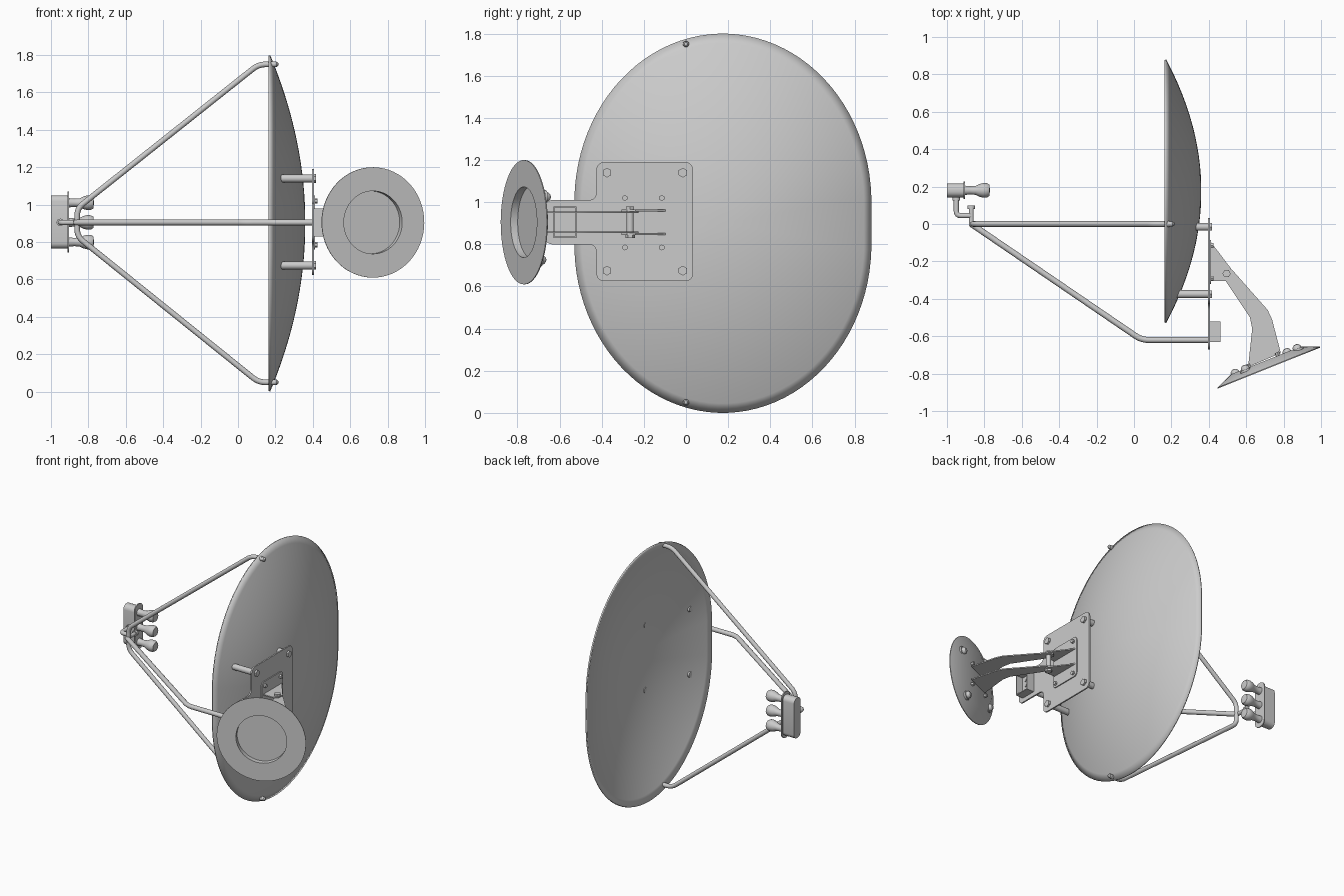
import bpy, bmesh, math
from mathutils import Vector, Matrix

if "Cube" in bpy.data.objects:
    bpy.data.objects.remove(bpy.data.objects["Cube"], do_unlink=True)

grey = bpy.data.materials.new("light_grey_metal")
grey.use_nodes = True
COLOUR = (0.6, 0.6, 0.6, 1)
grey.diffuse_color = COLOUR
grey.node_tree.nodes["Principled BSDF"].inputs["Base Color"].default_value = COLOUR
MID = 0.905


def finish(name, bm, smooth=True):
    bmesh.ops.recalc_face_normals(bm, faces=bm.faces)
    mesh = bpy.data.meshes.new(name)
    bm.to_mesh(mesh)
    bm.free()
    mesh.materials.append(grey)
    ob = bpy.data.objects.new(name, mesh)
    bpy.context.collection.objects.link(ob)
    if smooth:
        bpy.ops.object.select_all(action='DESELECT')
        ob.select_set(True)
        bpy.context.view_layer.objects.active = ob
        bpy.ops.object.shade_smooth_by_angle(angle=math.radians(35))
    return ob


def prism(name, outline, start, depth, axis, radius=0.0):
    """Extrude an outline along x (outline in y, z) or z (outline in x, y)."""
    bm = bmesh.new()
    push = Vector((depth, 0, 0)) if axis == 'X' else Vector((0, 0, depth))
    place = (lambda a, b: (start, a, b)) if axis == 'X' else (lambda a, b: (a, b, start))
    face = bm.faces.new([bm.verts.new(place(a, b)) for a, b in outline])
    out = bmesh.ops.extrude_face_region(bm, geom=[face])
    bmesh.ops.translate(bm, vec=push, verts=[v for v in out["geom"] if isinstance(v, bmesh.types.BMVert)])
    if radius:
        along = [e for e in bm.edges
                 if abs((e.verts[0].co - e.verts[1].co).normalized().dot(push.normalized())) > 0.9]
        bmesh.ops.bevel(bm, geom=along, offset=radius, segments=5, profile=0.5, affect='EDGES')
    return finish(name, bm)


def rect(a0, a1, b0, b1):
    return [(a0, b0), (a1, b0), (a1, b1), (a0, b1)]


def lathe(name, profile, base, axis, sides=32):
    """Spin (radius, distance) pairs about an axis through base."""
    bm = bmesh.new()
    verts = [bm.verts.new((r, 0, d)) for r, d in profile]
    edges = [bm.edges.new(p) for p in zip(verts, verts[1:])]
    bmesh.ops.spin(bm, geom=verts + edges, cent=(0, 0, 0), axis=(0, 0, 1),
                   angle=math.tau, steps=sides, use_duplicate=False)
    bmesh.ops.remove_doubles(bm, verts=bm.verts, dist=1e-5)
    turn = Vector((0, 0, 1)).rotation_difference(Vector(axis)).to_matrix().to_4x4()
    bm.transform(Matrix.Translation(base) @ turn)
    return finish(name, bm)


def rod(name, base, axis, length, radius, sides=20):
    return lathe(name, [(0, 0), (radius, 0), (radius, length), (0, length)], base, axis, sides)


def tube(name, points, radius, bend=0.04):
    """Round tube along a path with softened corners."""
    pts = [Vector(p) for p in points]
    path = [pts[0]]
    for a, b, c in zip(pts, pts[1:], pts[2:]):
        p = b + (a - b).normalized() * min(bend, (a - b).length / 2.1)
        q = b + (c - b).normalized() * min(bend, (c - b).length / 2.1)
        for i in range(7):
            t = i / 6
            path.append(p * (1 - t) ** 2 + b * 2 * t * (1 - t) + q * t * t)
    path.append(pts[-1])
    curve = bpy.data.curves.new(name, 'CURVE')
    curve.dimensions = '3D'
    curve.bevel_depth = radius
    curve.bevel_resolution = 4
    curve.use_fill_caps = True
    spline = curve.splines.new('POLY')
    spline.points.add(len(path) - 1)
    for sp, p in zip(spline.points, path):
        sp.co = (*p, 1)
    curve.materials.append(grey)
    bpy.context.collection.objects.link(bpy.data.objects.new(name, curve))


# Reflector: shallow bowl, taller than wide, opening toward -x
DISH_Y, DISH_Z, HALF_W, END_H, STRAIGHT = 0.175, 0.9, 0.705, 0.8, 0.1
SEGMENTS, RINGS = 96, 20
bm = bmesh.new()
rings = []
for k in range(1, RINGS + 1):
    t = k / RINGS
    ring = []
    for s in range(SEGMENTS):
        a = math.tau * (s + 0.5) / SEGMENTS
        z = END_H * math.sin(a) + math.copysign(STRAIGHT, math.sin(a))
        ring.append(bm.verts.new((0.36 - 0.188 * t * t, DISH_Y + HALF_W * math.cos(a) * t, DISH_Z + z * t)))
    rings.append(ring)
bm.faces.new(rings[0])
for r0, r1 in zip(rings, rings[1:]):
    for s in range(SEGMENTS):
        n = (s + 1) % SEGMENTS
        bm.faces.new((r0[s], r0[n], r1[n], r1[s]))
dish = finish("reflector_dish", bm)
thick = dish.modifiers.new("thickness", 'SOLIDIFY')
thick.thickness = 0.01
thick.offset = -1 if dish.data.polygons[0].normal.x > 0 else 1

# Feed support struts
tube("upper_and_lower_strut", [(0.19, 0, 1.75), (0.11, 0, 1.75), (-0.86, 0, 0.98), (-0.86, 0, 0.83),
                               (0.11, 0, 0.05), (0.19, 0, 0.05)], 0.015)
tube("side_strut", [(-0.87, 0, MID), (0.04, -0.62, MID), (0.4, -0.62, MID)], 0.016)
for label, z in (("upper", 1.75), ("lower", 0.05)):
    lathe(label + "_rim_bolt", [(0, -0.015), (0.014, -0.015), (0.014, 0.012), (0.008, 0.02), (0, 0.022)],
          (0.195, 0, z), (1, 0, 0), 16)

# Mounting plate with side tab
prism("mounting_plate", [(-0.67, 0.8), (-0.425, 0.8), (-0.425, 0.625), (0.033, 0.625), (0.033, 1.19),
                         (-0.425, 1.19), (-0.425, 1.01), (-0.67, 1.01)], 0.395, 0.01, 'X', 0.035)
prism("inner_plate", rect(-0.32, -0.085, 0.76, 1.05), 0.405, 0.007, 'X', 0.025)
for y in (-0.375, -0.015):
    for z in (0.675, 1.14):
        u, v = (y - DISH_Y) / HALF_W, (z - DISH_Z) / (END_H + STRAIGHT)
        start = 0.35 - 0.188 * (u * u + v * v)
        rod("plate_spacer", (start, y, z), (1, 0, 0), 0.396 - start, 0.021)
        rod("plate_bolt", (0.4, y, z), (1, 0, 0), 0.018, 0.023, 6)
for y in (-0.29, -0.115):
    for z in (0.785, 1.02):
        rod("inner_plate_bolt", (0.41, y, z), (1, 0, 0), 0.016, 0.014, 6)

# Open box bracket on the tab
Y0, Y1, Z0, Z1 = -0.63, -0.52, 0.83, 0.98
prism("bracket_base", rect(Y0, Y1, Z0, Z1), 0.405, 0.006, 'X')
for y in (Y0, Y1 - 0.006):
    prism("bracket_side", rect(y, y + 0.006, Z0, Z1), 0.405, 0.057, 'X')
for z in (Z0, Z1 - 0.006):
    prism("bracket_end", rect(Y0, Y1, z, z + 0.006), 0.405, 0.057, 'X')
for y in (-0.595, -0.555):
    for z in (MID - 0.04, MID, MID + 0.04):
        rod("bracket_rivet", (0.41, y, z), (1, 0, 0), 0.006, 0.01, 12)

# Paired clevis plates and cranked arms, mirrored about mid height
ARM = [(0.46, -0.25), (0.49, -0.225), (0.525, -0.245), (0.715, -0.46), (0.738, -0.51), (0.785, -0.69),
       (0.61, -0.765), (0.632, -0.56), (0.62, -0.50), (0.49, -0.305)]
CLEVIS = [(0.41, -0.095), (0.52, -0.24), (0.515, -0.28), (0.49, -0.305), (0.41, -0.305)]
for side in (-1, 1):
    prism("cranked_arm", ARM, MID + side * 0.048 - 0.004, 0.008, 'Z')
    prism("clevis_plate", CLEVIS, MID + side * 0.056 - 0.004, 0.008, 'Z')
    rod("pivot_nut", (0.495, -0.265, MID + side * 0.058), (0, 0, side), 0.016, 0.022, 6)
rod("pivot_pin", (0.495, -0.265, MID - 0.07), (0, 0, 1), 0.14, 0.017)

# Round foot flange, tilted in plan
back = Vector((-0.371, 0.929, 0)).normalized()
across = Vector((back.y, -back.x, 0))
centre = Vector((0.722, -0.77, MID))
lathe("foot_flange", [(0, 0.036), (0.168, 0.036), (0.168, 0), (0.295, 0), (0.295, 0.005),
                      (0.2, 0.044), (0, 0.044)], centre, back, 64)
for k in range(4):
    a = math.radians(34 + 90 * k)
    spot = centre + (across * math.cos(a) + Vector((0, 0, math.sin(a)))) * 0.215 + back * 0.028
    lathe("flange_bolt", [(0, 0), (0.032, 0), (0.032, 0.012), (0.024, 0.012), (0.022, 0.024),
                          (0.013, 0.034), (0, 0.037)], spot, back, 20)

# Arm feet bolts on the flange
for u in (-0.1, 0.07):
    for side in (-1, 1):
        spot = centre + across * u + Vector((0, 0, side * 0.075)) + back * 0.04
        rod("arm_foot_bolt", spot, back, 0.022, 0.013, 6)

# Feed housing with three horns
FEED_Y = 0.18
prism("feed_housing", rect(FEED_Y - 0.037, FEED_Y + 0.037, 0.765, 1.05), -1.0, 0.09, 'X', 0.032)
prism("feed_flange", rect(FEED_Y - 0.046, FEED_Y + 0.046, 0.745, 1.07), -0.912, 0.008, 'X', 0.04)
for z in (0.8, MID, 1.01):
    lathe("feed_horn", [(0, 0), (0.025, 0), (0.022, 0.03), (0.024, 0.06), (0.034, 0.08), (0.039, 0.1),
                        (0.038, 0.12), (0.03, 0.133), (0, 0.136)], (-0.906, FEED_Y, z), (1, 0, 0), 24)

# Feed clamp
tube("feed_clamp_arm", [(-0.95, 0.16, MID), (-0.95, 0.045, MID), (-0.87, 0.045, MID)], 0.014, 0.025)
rod("feed_clamp_post", (-0.87, -0.01, MID), (0, 1, 0), 0.09, 0.013)
rod("feed_clamp_cap", (-0.87, 0.08, MID), (0, 1, 0), 0.018, 0.02)
rod("feed_clamp_collar", (-0.95, 0.125, MID), (0, 1, 0), 0.02, 0.02)
